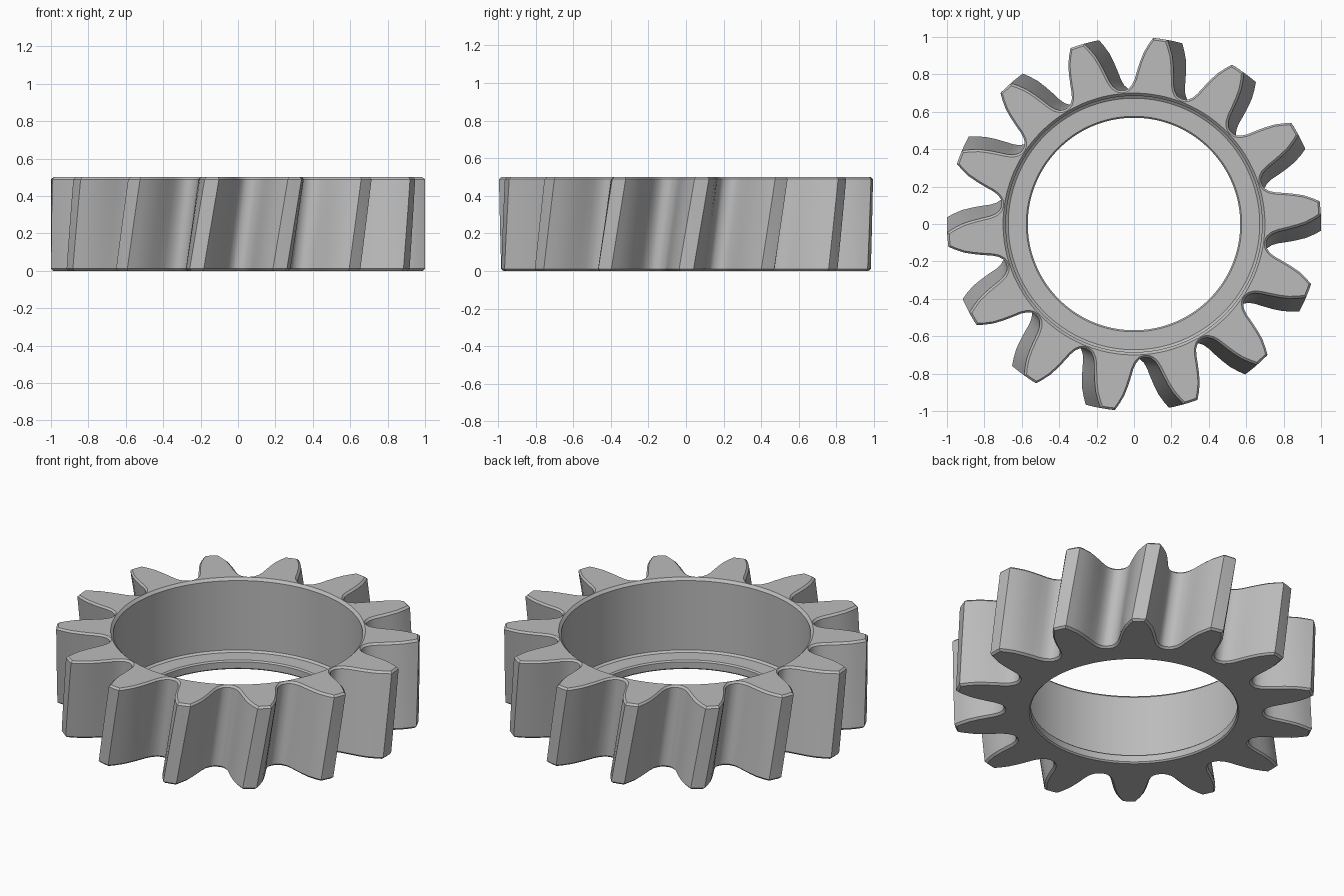
import bpy
import bmesh
from math import sin, cos, radians
from mathutils import Vector

cube = bpy.data.objects.get("Cube")
if cube:
    bpy.data.objects.remove(cube, do_unlink=True)

TEETH = 14
HEIGHT = 0.5
CHAMFER = 0.011
TWIST = radians(4.9)
PITCH = radians(360 / TEETH)

# Half tooth: angle from the tooth centre in degrees, radius; tip to root
HALF = [(0, 1.0), (2.2, 1.0), (3.4, 0.965), (4.8, 0.92), (5.9, 0.87), (6.9, 0.82),
        (7.8, 0.775), (8.9, 0.744), (10.4, 0.724), (11.4, 0.718), (12.857, 0.715)]
tooth = [(-a, r) for a, r in HALF[:0:-1]] + HALF[:-1]

# Full outline as angle, radius, and the same outline moved inward
polar = [(t * PITCH + radians(a), r) for t in range(TEETH) for a, r in tooth]
outline = [Vector((r * cos(a), r * sin(a))) for a, r in polar]


def inset(points, distance):
    moved = []
    for i, p in enumerate(points):
        before = (p - points[i - 1]).normalized()
        after = (points[(i + 1) % len(points)] - p).normalized()
        n1 = Vector((-before.y, before.x))
        n2 = Vector((-after.y, after.x))
        moved.append(p + (n1 + n2) * distance / (1 + n1.dot(n2)))
    return moved


def circle(radius):
    return [Vector((radius * cos(a), radius * sin(a))) for a, r in polar]


bm = bmesh.new()


def ring(points, z, turn):
    c, s = cos(turn), sin(turn)
    return [bm.verts.new((p.x * c - p.y * s, p.x * s + p.y * c, z)) for p in points]


# Toothed outside: chamfer, twisted flanks, chamfer
shrunk = inset(outline, CHAMFER)
rings = [ring(shrunk, 0, 0)]
STEPS = 6
for k in range(STEPS + 1):
    z = CHAMFER + (HEIGHT - 2 * CHAMFER) * k / STEPS
    rings.append(ring(outline, z, TWIST * z / HEIGHT))
rings.append(ring(shrunk, HEIGHT, TWIST))

# Counterbore from the top
for radius, z in [(0.7, HEIGHT), (0.685, 0.485), (0.685, 0.065), (0.672, 0.055)]:
    rings.append(ring(circle(radius), z, TWIST))
# Narrow lip at the bottom
for radius, z in [(0.576, 0.055), (0.568, 0.047), (0.568, 0.008), (0.576, 0)]:
    rings.append(ring(circle(radius), z, 0))

# Join each ring to the next, and the last to the first
count = len(polar)
for lower, upper in zip(rings, rings[1:] + rings[:1]):
    for i in range(count):
        j = (i + 1) % count
        bm.faces.new((lower[i], lower[j], upper[j], upper[i]))
bmesh.ops.recalc_face_normals(bm, faces=bm.faces)

mesh = bpy.data.meshes.new("helical_gear")
bm.to_mesh(mesh)
bm.free()
gear = bpy.data.objects.new("helical_gear", mesh)
bpy.context.collection.objects.link(gear)

# Plain grey metal
grey = bpy.data.materials.new("grey")
grey.use_nodes = True
colour = (0.5, 0.5, 0.5, 1)
grey.diffuse_color = colour
grey.node_tree.nodes["Principled BSDF"].inputs["Base Color"].default_value = colour
mesh.materials.append(grey)

bpy.ops.object.select_all(action="DESELECT")
gear.select_set(True)
bpy.context.view_layer.objects.active = gear
bpy.ops.object.shade_smooth_by_angle(angle=radians(33))
